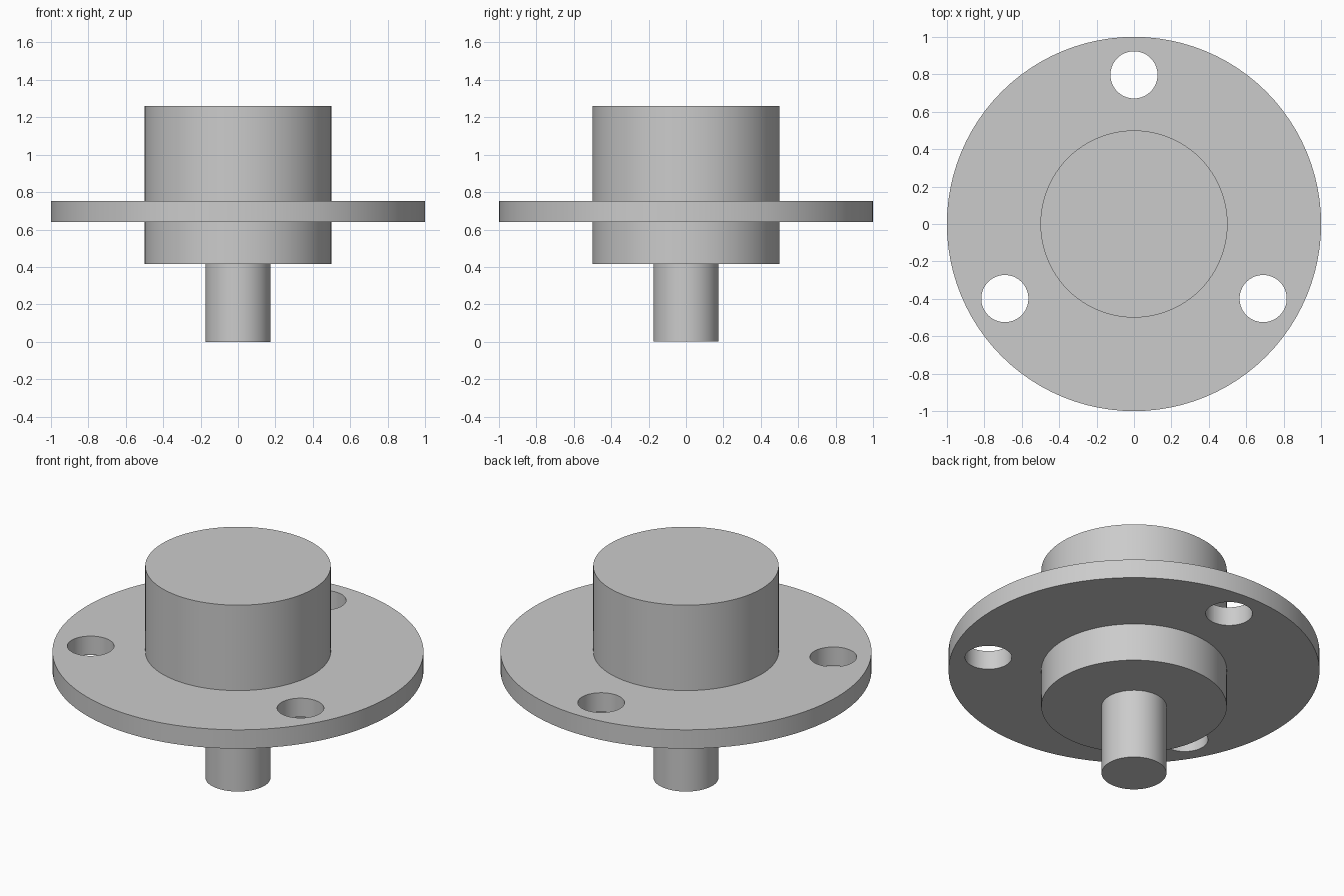
import bpy, bmesh, math
from mathutils import Matrix, Vector

cube = bpy.data.objects.get("Cube")
if cube:
    bpy.data.objects.remove(cube, do_unlink=True)

SEGMENTS = 96

# Single grey material
grey = bpy.data.materials.new("plain grey")
grey.use_nodes = True
colour = (0.6, 0.6, 0.6, 1)
grey.diffuse_color = colour
grey.node_tree.nodes["Principled BSDF"].inputs["Base Color"].default_value = colour


def to_object(name, bm):
    mesh = bpy.data.meshes.new(name)
    bm.to_mesh(mesh)
    bm.free()
    mesh.materials.append(grey)
    obj = bpy.data.objects.new(name, mesh)
    bpy.context.collection.objects.link(obj)
    return obj


def lathe(name, profile):
    """Spin a radius/height outline around the z axis into a closed solid."""
    bm = bmesh.new()
    verts = [bm.verts.new((r, 0, z)) for r, z in profile]
    edges = [bm.edges.new(pair) for pair in zip(verts, verts[1:])]
    bmesh.ops.spin(bm, geom=verts + edges, axis=(0, 0, 1), cent=(0, 0, 0),
                   angle=math.tau, steps=SEGMENTS, use_duplicate=False)
    bmesh.ops.remove_doubles(bm, verts=bm.verts, dist=0.0001)
    bmesh.ops.recalc_face_normals(bm, faces=bm.faces)
    return to_object(name, bm)


# Shaft, lower hub, flange and upper housing as one turned solid
shaft_r, hub_r, flange_r = 0.175, 0.5, 1.0
hub_z, flange_z, flange_top, top_z = 0.415, 0.64, 0.752, 1.26
body = lathe("flanged_body", [
    (0, 0), (shaft_r, 0), (shaft_r, hub_z), (hub_r, hub_z),
    (hub_r, flange_z), (flange_r, flange_z), (flange_r, flange_top),
    (hub_r, flange_top), (hub_r, top_z), (0, top_z)])

# Three bolt holes through the flange, evenly spaced
bm = bmesh.new()
for i in range(3):
    angle = math.radians(90 + 120 * i)
    centre = Vector((0.797 * math.cos(angle), 0.797 * math.sin(angle), 0.7))
    bmesh.ops.create_cone(bm, cap_ends=True, segments=64, radius1=0.126,
                          radius2=0.126, depth=0.4,
                          matrix=Matrix.Translation(centre))
cutter = to_object("bolt_hole_cutter", bm)
cutter.hide_render = True

bpy.context.view_layer.objects.active = body
body.select_set(True)
holes = body.modifiers.new("bolt_holes", 'BOOLEAN')
holes.operation = 'DIFFERENCE'
holes.solver = 'EXACT'
holes.object = cutter
bpy.ops.object.modifier_apply(modifier=holes.name)
bpy.data.objects.remove(cutter, do_unlink=True)

# Round walls smooth, rims crisp
bpy.ops.object.shade_smooth_by_angle(angle=math.radians(30))
